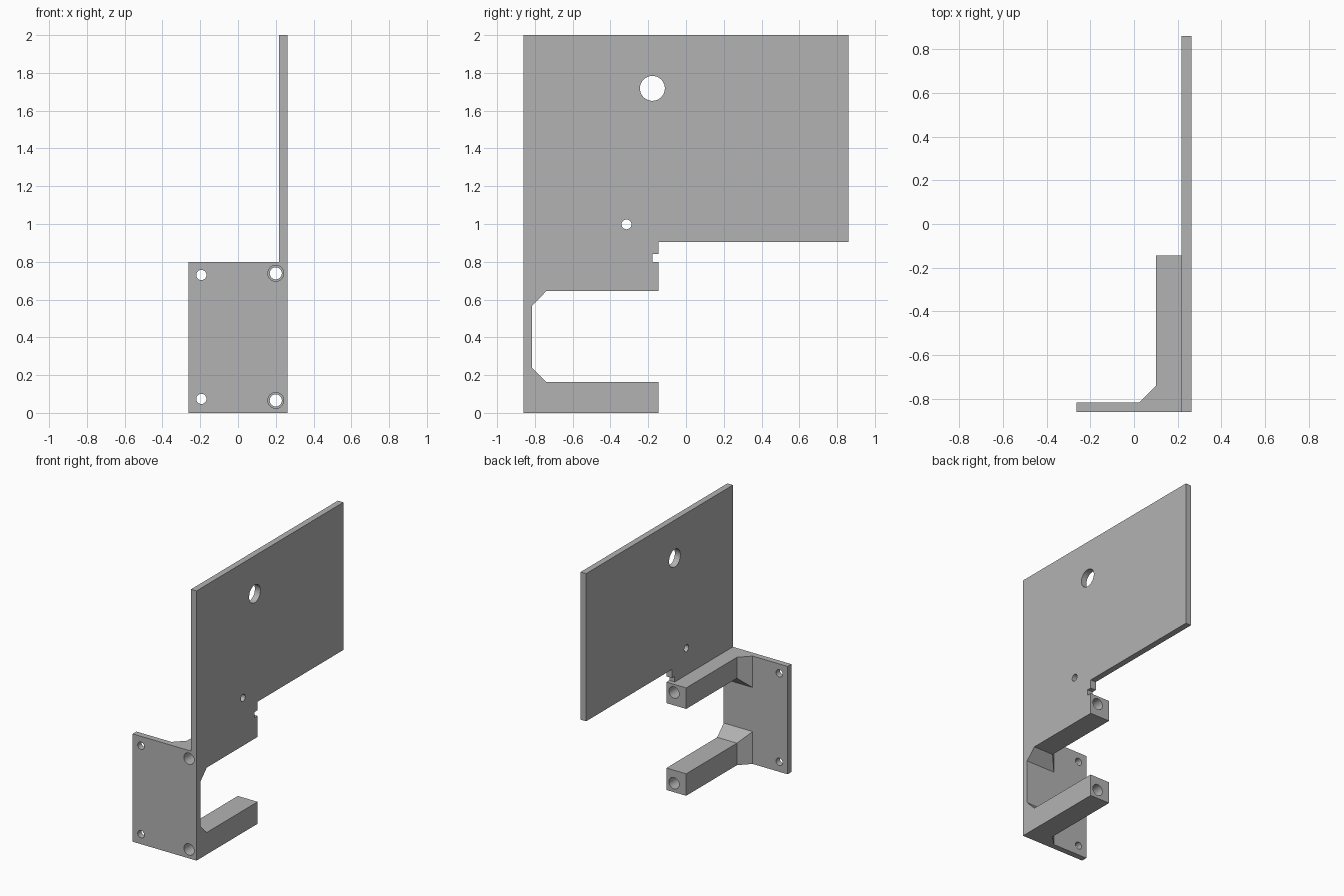
import bpy, bmesh, math
from mathutils import Matrix

if "Cube" in bpy.data.objects:
    bpy.data.objects.remove(bpy.data.objects["Cube"])

FRONT, BACK = -0.86, 0.86
INNER = -0.816          # rear face of the front plate
ARM_END = -0.145        # rear end of the arms
RIGHT = 0.262

grey = bpy.data.materials.new("grey")
grey.diffuse_color = (0.45, 0.45, 0.45, 1)
grey.use_nodes = True
grey.node_tree.nodes["Principled BSDF"].inputs["Base Color"].default_value = grey.diffuse_color


def finish(name, bm):
    bmesh.ops.recalc_face_normals(bm, faces=bm.faces)
    me = bpy.data.meshes.new(name)
    bm.to_mesh(me)
    bm.free()
    ob = bpy.data.objects.new(name, me)
    bpy.context.collection.objects.link(ob)
    me.materials.append(grey)
    return ob


def loft(name, sections):
    """Solid through matching rings of points."""
    bm = bmesh.new()
    rings = [[bm.verts.new(p) for p in s] for s in sections]
    n = len(rings[0])
    for a, b in zip(rings, rings[1:]):
        for i in range(n):
            j = (i + 1) % n
            bm.faces.new((a[i], a[j], b[j], b[i]))
    bm.faces.new(rings[0])
    bm.faces.new(rings[-1])
    return finish(name, bm)


def rod(name, axis, centre, radius, length):
    bm = bmesh.new()
    turn = Matrix.Rotation(math.pi / 2, 4, 'Y' if axis == 'X' else 'X')
    bmesh.ops.create_cone(bm, cap_ends=True, segments=40, radius1=radius, radius2=radius,
                          depth=length, matrix=Matrix.Translation(centre) @ turn)
    return finish(name, bm)


def combine(target, tool, operation):
    mod = target.modifiers.new("combine", 'BOOLEAN')
    mod.operation, mod.solver, mod.object = operation, 'EXACT', tool
    bpy.context.view_layer.objects.active = target
    bpy.ops.object.modifier_apply(modifier=mod.name)
    bpy.data.objects.remove(tool)


def rect(y, x0, x1, z0, z1):
    return [(x0, y, z0), (x1, y, z0), (x1, y, z1), (x0, y, z1)]


# Side plate with the window, the small notch and the raised rear part
outline = [(FRONT, 0), (ARM_END, 0), (ARM_END, 0.163), (-0.74, 0.163), (INNER, 0.24),
           (INNER, 0.567), (-0.74, 0.644), (ARM_END, 0.644), (ARM_END, 0.8),
           (-0.178, 0.8), (-0.178, 0.842), (ARM_END, 0.842), (ARM_END, 0.905),
           (BACK, 0.905), (BACK, 2), (FRONT, 2)]
bracket = loft("bracket", [[(x, y, z) for y, z in outline] for x in (0.217, RIGHT)])

# Front mounting plate
combine(bracket, loft("front_plate", [rect(FRONT, -0.262, RIGHT, 0, 0.8),
                                      rect(INNER, -0.262, RIGHT, 0, 0.8)]), 'UNION')

# Arms that flare out where they meet the front plate
for outer, edge, flare in ((0, 0.163, 0.24), (0.8, 0.644, 0.567)):
    arm = loft("arm", [rect(INNER, 0.025, RIGHT, outer, flare),
                       rect(-0.74, 0.1, RIGHT, outer, edge),
                       rect(ARM_END, 0.1, RIGHT, outer, edge)])
    combine(bracket, arm, 'UNION')

# Holes along the arms, wider at both ends, and plain holes in the front plate
for z_arm, z_plate in ((0.066, 0.074), (0.739, 0.73)):
    combine(bracket, rod("bore", 'Y', (0.2, -0.5, z_arm), 0.032, 1), 'DIFFERENCE')
    for y in (FRONT, ARM_END):
        combine(bracket, rod("end_bore", 'Y', (0.2, y, z_arm), 0.042, 0.2), 'DIFFERENCE')
    combine(bracket, rod("plate_hole", 'Y', (-0.194, -0.84, z_plate), 0.027, 0.2), 'DIFFERENCE')

# Holes in the side plate
for y, z, r in ((-0.178, 1.718, 0.066), (-0.315, 0.998, 0.026)):
    combine(bracket, rod("side_hole", 'X', (0.24, y, z), r, 0.2), 'DIFFERENCE')

bpy.ops.object.select_all(action='DESELECT')
bracket.select_set(True)
bpy.context.view_layer.objects.active = bracket
bpy.ops.object.shade_smooth_by_angle(angle=math.radians(25))
